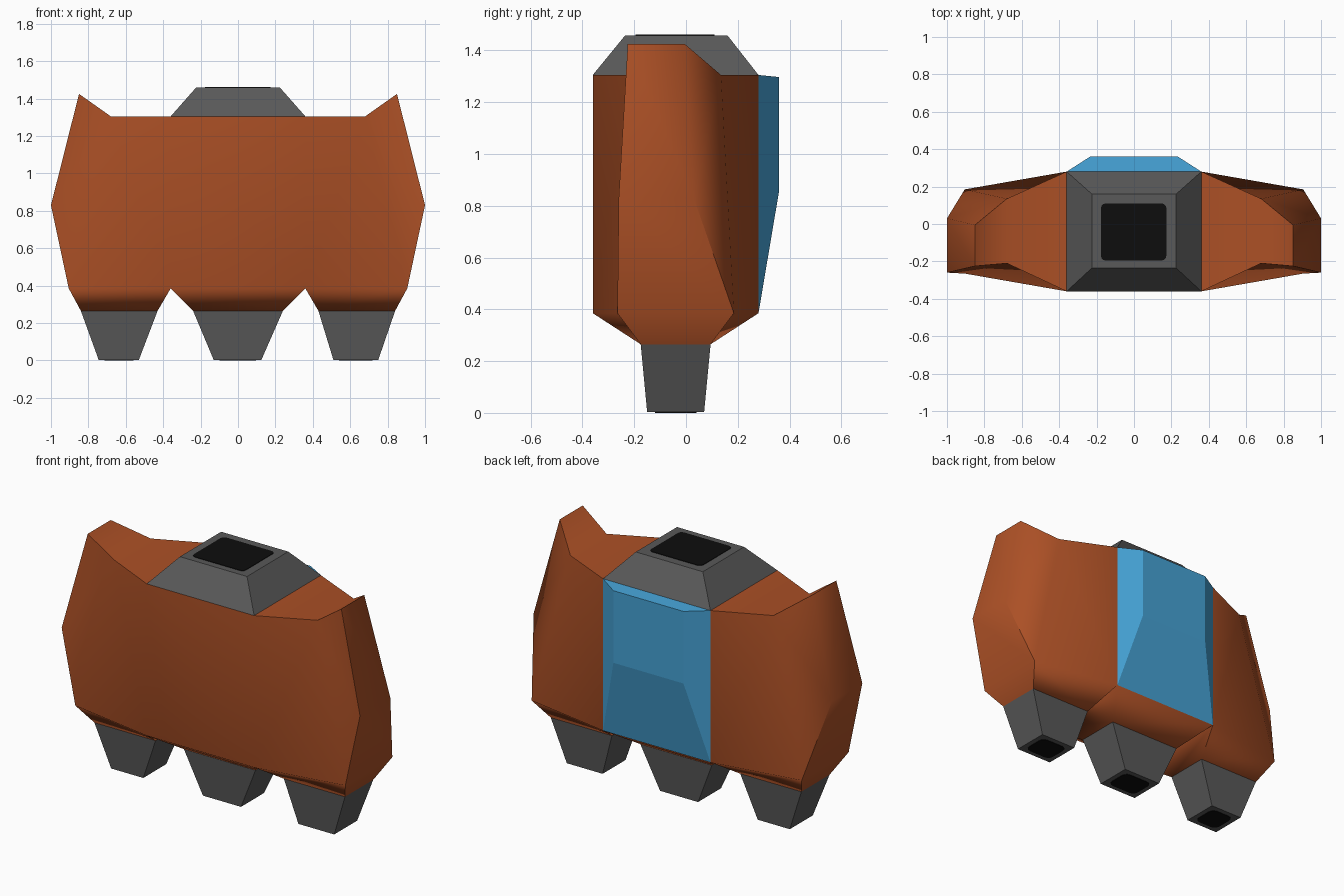
import bpy, bmesh, math

if "Cube" in bpy.data.objects:
    bpy.data.objects.remove(bpy.data.objects["Cube"])


def material(name, rgb):
    m = bpy.data.materials.new(name)
    m.diffuse_color = (*rgb, 1)
    m.use_nodes = True
    m.node_tree.nodes["Principled BSDF"].inputs["Base Color"].default_value = m.diffuse_color
    return m


ORANGE = material("burnt orange", (0.41, 0.08, 0.019))
GREY = material("dark grey", (0.10, 0.10, 0.10))
BLUE = material("sky blue", (0.06, 0.36, 0.66))
BLACK = material("black", (0.004, 0.004, 0.004))


def finish(name, bm, mat):
    bmesh.ops.remove_doubles(bm, verts=bm.verts, dist=0.0005)
    bmesh.ops.recalc_face_normals(bm, faces=bm.faces)
    mesh = bpy.data.meshes.new(name)
    bm.to_mesh(mesh)
    bm.free()
    mesh.materials.append(mat)
    obj = bpy.data.objects.new(name, mesh)
    bpy.context.collection.objects.link(obj)
    return obj


def loft(name, rings, mat):
    """Closed solid through rings that have equal point counts."""
    bm = bmesh.new()
    loops = [[bm.verts.new(p) for p in r] for r in rings]
    n = len(loops[0])
    for a, b in zip(loops, loops[1:]):
        for i in range(n):
            j = (i + 1) % n
            bm.faces.new((a[i], a[j], b[j], b[i]))
    bm.faces.new(loops[0])
    bm.faces.new(loops[-1])
    return finish(name, bm, mat)


def rect(x0, x1, y0, y1, z):
    return [(x0, y0, z), (x1, y0, z), (x1, y1, z), (x0, y1, z)]


def rounded(x0, x1, y0, y1, r, z):
    pts = []
    corners = ((x1 - r, y1 - r), (x0 + r, y1 - r), (x0 + r, y0 + r), (x1 - r, y0 + r))
    for k, (cx, cy) in enumerate(corners):
        for s in range(4):
            a = math.radians(90 * k + 30 * s)
            pts.append((cx + r * math.cos(a), cy + r * math.sin(a), z))
    return pts


# Body: outline points as (x, z, front y, back y), right half then mirrored
P = {
    "A": (0.36, 0.385, -0.36, 0.28), "B": (0.36, 1.305, -0.36, 0.28),
    "C": (0.68, 1.305, -0.21, 0.135), "D": (0.85, 1.425, -0.225, -0.005),
    "E": (1.0, 0.83, -0.26, 0.03), "F": (0.905, 0.385, -0.265, 0.185),
    "G": (0.84, 0.265, -0.175, 0.095), "H": (0.43, 0.265, -0.175, 0.095),
    "I": (0.24, 0.265, -0.175, 0.095),
}
bm = bmesh.new()
cache = {}


def vert(key, side, back):
    if (key, side, back) not in cache:
        x, z, yf, yb = P[key]
        cache[key, side, back] = bm.verts.new((x * side, yb if back else yf, z))
    return cache[key, side, back]


for side in (1, -1):
    for back in (0, 1):
        for poly in ("ABCF", "CDEF", "FGHA"):
            bm.faces.new([vert(k, side, back) for k in poly])
    for a, b in ("BC", "CD", "DE", "EF", "FG", "GH", "HA", "AI"):
        bm.faces.new([vert(a, side, 0), vert(b, side, 0), vert(b, side, 1), vert(a, side, 1)])
for back in (0, 1):
    for a, b in ("AB", "IA"):
        bm.faces.new([vert(a, 1, back), vert(b, 1, back), vert(b, -1, back), vert(a, -1, back)])
for k in "BI":
    bm.faces.new([vert(k, 1, 0), vert(k, 1, 1), vert(k, -1, 1), vert(k, -1, 0)])
body = finish("body", bm, ORANGE)
bpy.context.view_layer.objects.active = body
body.select_set(True)
bpy.ops.object.shade_smooth_by_angle(angle=math.radians(60))
weighted = body.modifiers.new("weighted normals", 'WEIGHTED_NORMAL')
weighted.keep_sharp = True

# Neck collar with a dark opening
loft("neck_collar", [rect(-0.36, 0.36, -0.36, 0.28, 1.305),
                     rect(-0.225, 0.225, -0.235, 0.16, 1.458)], GREY)
loft("neck_opening", [rounded(-0.177, 0.173, -0.195, 0.11, 0.025, z) for z in (1.455, 1.461)], BLACK)

# Blue back panel: base edge, kink and top edge
bm = bmesh.new()
base = [bm.verts.new(p) for p in ((-0.36, 0.28, 0.385), (0.36, 0.28, 0.385),
                                  (0.36, 0.28, 1.305), (-0.36, 0.28, 1.305))]
outer = [bm.verts.new(p) for p in ((-0.235, 0.36, 0.86), (0.235, 0.36, 0.86),
                                   (0.235, 0.36, 1.297), (-0.235, 0.36, 1.297))]
for i in range(4):
    j = (i + 1) % 4
    bm.faces.new((base[i], base[j], outer[j], outer[i]))
bm.faces.new(outer)
bm.faces.new(base)
finish("back_panel", bm, BLUE)

# Three tapered sockets with dark openings underneath
for name, t0, t1, b0, b1 in (("left", -0.84, -0.43, -0.745, -0.53),
                             ("middle", -0.24, 0.24, -0.13, 0.125),
                             ("right", 0.43, 0.84, 0.51, 0.75)):
    loft(name + "_socket", [rect(b0, b1, -0.15, 0.07, 0.003),
                            rect(t0, t1, -0.175, 0.095, 0.265)], GREY)
    loft(name + "_socket_opening", [rounded(b0 + 0.03, b1 - 0.03, -0.12, 0.04, 0.035, z)
                                    for z in (0.0, 0.005)], BLACK)
